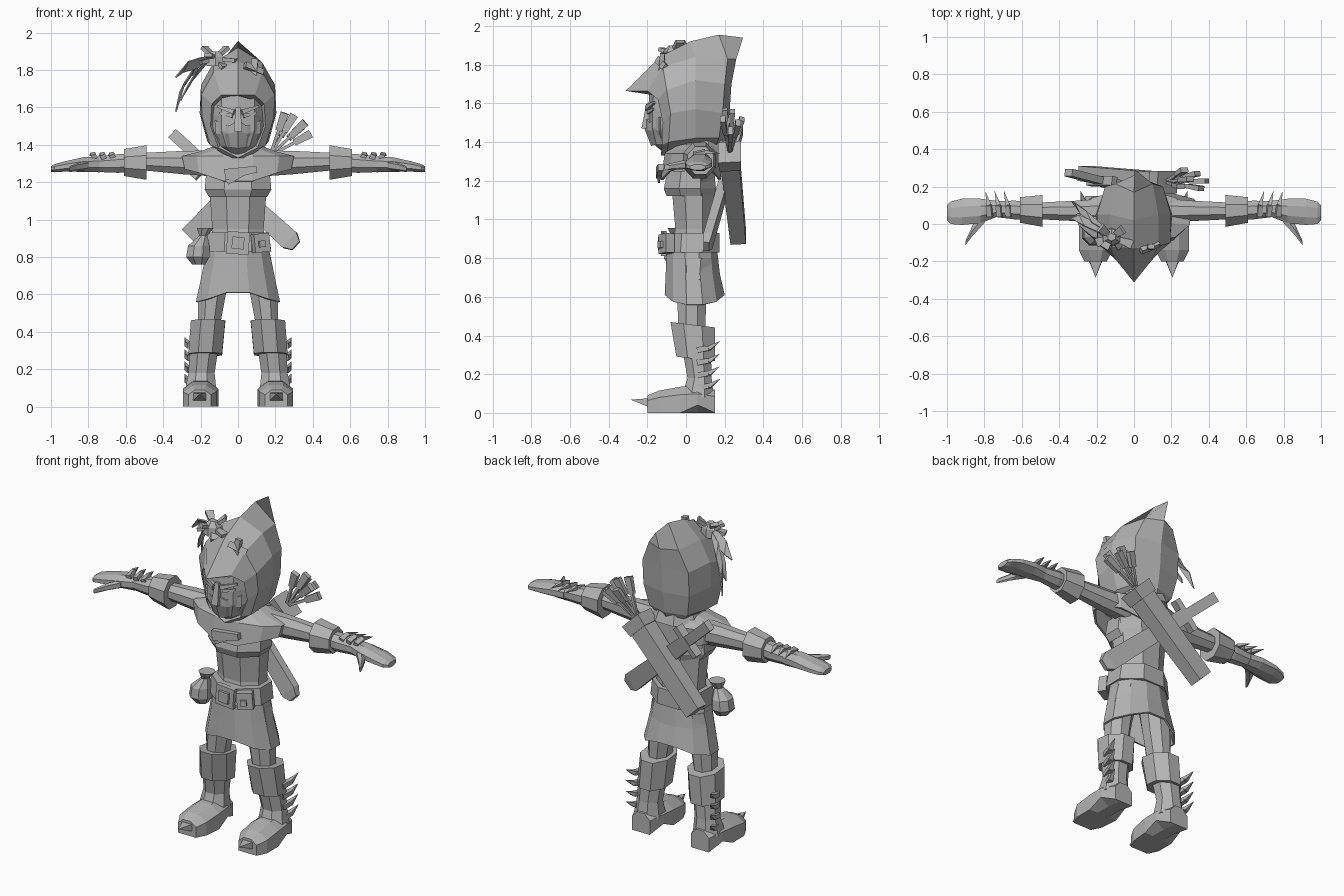
import bpy, bmesh, math
from mathutils import Vector, Matrix

cloth = bpy.data.materials.new("plain_grey")
cloth.diffuse_color = (0.45, 0.45, 0.45, 1)


def make(name, verts, faces, thick=0):
    me = bpy.data.meshes.new(name)
    bm = bmesh.new()
    vs = [bm.verts.new(v) for v in verts]
    for f in faces:
        bm.faces.new([vs[i] for i in f])
    bmesh.ops.remove_doubles(bm, verts=bm.verts, dist=0.0005)
    bmesh.ops.recalc_face_normals(bm, faces=bm.faces)
    bm.to_mesh(me)
    bm.free()
    me.materials.append(cloth)
    ob = bpy.data.objects.new(name, me)
    bpy.context.collection.objects.link(ob)
    if thick:
        m = ob.modifiers.new("thickness", 'SOLIDIFY')
        m.thickness = thick
    return ob


def skin(name, rings, cap=True, closed=True, thick=0):
    """Join equal-length rings of points with quads."""
    n = len(rings[0])
    faces = [(r * n + i, r * n + (i + 1) % n, (r + 1) * n + (i + 1) % n, (r + 1) * n + i)
             for r in range(len(rings) - 1) for i in range(n if closed else n - 1)]
    if cap:
        faces += [tuple(range(n)), tuple(range((len(rings) - 1) * n, len(rings) * n))]
    return make(name, [p for r in rings for p in r], faces, thick)


def loft(name, secs, axis='z', n=8, cap=True, thick=0, shape=None):
    """secs: (x, y, z, ru, rv), rings square to the axis; shape() may move points."""
    rings = []
    for k, (x, y, z, ru, rv) in enumerate(secs):
        ring = []
        for i in range(n):
            a = 2 * math.pi * (i + .5) / n
            u, v = [math.copysign(min(1, abs(t) / math.cos(math.pi / n)), t) for t in (math.cos(a), math.sin(a))]
            u, v = u * ru, v * rv
            p = {'z': (x + u, y + v, z), 'x': (x, y + u, z + v), 'y': (x + u, y, z + v)}[axis]
            ring.append(shape(k, *p) if shape else p)
        rings.append(ring)
    return skin(name, rings, cap, True, thick)


def beam(name, p, q, w, d, w2=None, d2=None, n=4, up=(0, 1, 0)):
    """Tapered bar from p to q, width w, depth d along up."""
    p, q = Vector(p), Vector(q)
    t = (q - p).normalized()
    side = t.cross(Vector(up)).normalized()
    dep = side.cross(t)
    w2, d2 = w if w2 is None else w2, d if d2 is None else d2
    rings = []
    for c, a, b in ((p, w, d), (q, w2, d2)):
        r = 0.5 / math.cos(math.pi / n)
        rings.append([c + side * a * r * math.cos(2 * math.pi * (i + .5) / n)
                      + dep * b * r * math.sin(2 * math.pi * (i + .5) / n) for i in range(n)])
    return skin(name, rings)


def box(name, c, s, rot=(0, 0, 0)):
    m = Matrix.Translation(c)
    for a, ax in zip(rot, 'XYZ'):
        m = m @ Matrix.Rotation(math.radians(a), 4, ax)
    pts = [[m @ Vector((x * s[0] / 2, y * s[1] / 2, z * s[2] / 2))
            for x, y in ((-1, -1), (1, -1), (1, 1), (-1, 1))] for z in (-1, 1)]
    return skin(name, pts)


# Torso, chest flap, belt, skirt
loft("torso", [(0, .035, .8, .15, .12), (0, .045, .95, .137, .1), (0, .04, 1.12, .15, .11),
               (0, .035, 1.22, .17, .115), (0, .05, 1.33, .15, .08), (0, .05, 1.4, .08, .07)])
loft("chest_flap", [(0, .025, 1.12, .155, .125), (0, .02, 1.16, .178, .135), (0, .025, 1.25, .17, .12)], cap=False, thick=.015)
loft("belt", [(0, .03, .83, .178, .142), (0, .035, .93, .165, .137)])


def hem(k, x, y, z):
    if k == 2:
        z += .035 * (abs(x) < .08) - .015 * (abs(x) > .18)
    return x, y, z


loft("skirt", [(0, .03, .85, .165, .13), (0, .035, .72, .19, .14), (0, .045, .575, .225, .155)],
     n=12, cap=False, thick=.012, shape=hem)

# Belt fittings
box("buckle", (0, -.115, .875), (.12, .03, .12), (0, 4, 0))
box("buckle_inset", (0, -.135, .875), (.065, .02, .065), (0, 4, 0))
box("belt_pocket", (.12, -.1, .875), (.09, .05, .1), (0, -6, 25))
box("belt_pocket_stud", (.128, -.13, .87), (.035, .02, .035), (0, -6, 25))
loft("pouch", [(-.21, -.05, .76, .035, .035), (-.215, -.05, .8, .062, .065), (-.21, -.05, .86, .057, .06),
               (-.185, -.05, .915, .022, .025), (-.175, -.05, .955, .045, .045)])

# Mantle over the shoulders
def drape(k, x, y, z):
    if k == 3:
        z -= .09 * max(0, 1 - abs(x) / .27)
    return x, y, z


loft("mantle", [(0, .05, 1.4, .11, .11), (0, .04, 1.365, .2, .13), (0, .035, 1.34, .3, .145),
                (0, .025, 1.27, .285, .155)], n=12, cap=False, thick=.012, shape=drape)
beam("mantle_knot", (-.07, -.13, 1.24), (.1, -.13, 1.27), .06, .05, .035, .03)
beam("mantle_knot_tail", (.01, -.14, 1.25), (-.06, -.14, 1.2), .05, .02, .03, .01)
loft("collar", [(0, .06, 1.35, .15, .15), (0, .06, 1.41, .125, .13)])

# Head, mask, brows, eyes
loft("head", [(0, -.06, 1.35, .05, .06), (0, -.06, 1.39, .1, .11), (0, -.05, 1.47, .14, .145),
              (0, -.05, 1.56, .145, .145), (0, -.04, 1.66, .14, .15), (0, 0, 1.74, .1, .1)], n=10)
skin("mask", [[(-.125, -.14, 1.53), (-.05, -.19, 1.5), (0, -.215, 1.53), (.05, -.19, 1.5), (.125, -.14, 1.53)],
              [(-.12, -.14, 1.46), (-.05, -.19, 1.46), (0, -.215, 1.47), (.05, -.19, 1.46), (.12, -.14, 1.46)],
              [(-.08, -.12, 1.39), (-.04, -.165, 1.385), (0, -.18, 1.38), (.04, -.165, 1.385), (.08, -.12, 1.39)]],
     cap=False, closed=False, thick=.012)
beam("nose", (0, -.195, 1.6), (0, -.2, 1.47), .025, .02, .045, .06)
for s in (-1, 1):
    beam("brow", (s * .02, -.2, 1.575), (s * .11, -.165, 1.605), .025, .025, .012, .012)
    beam("eye", (s * .03, -.195, 1.555), (s * .1, -.168, 1.57), .022, .012, .01, .008)

# Hood: half arches listed bottom to top, swept front to back and mirrored
half = [
    [(0, -.11, 1.36), (.09, -.1, 1.4), (.125, -.09, 1.5), (.12, -.1, 1.6), (.08, -.15, 1.64), (0, -.17, 1.66)],
    [(0, -.13, 1.33), (.105, -.125, 1.385), (.147, -.12, 1.5), (.14, -.145, 1.62), (.09, -.2, 1.665), (0, -.312, 1.665)],
    [(.05, -.1, 1.33), (.15, -.09, 1.4), (.193, -.08, 1.55), (.195, -.1, 1.67), (.13, -.12, 1.79), (0, -.13, 1.845)],
    [(.08, .02, 1.36), (.165, .05, 1.42), (.205, .05, 1.57), (.198, .05, 1.72), (.13, .05, 1.84), (0, .02, 1.92)],
    [(.08, .15, 1.37), (.13, .17, 1.42), (.155, .19, 1.55), (.155, .2, 1.7), (.1, .215, 1.83), (0, .17, 1.955)],
    [(0, .19, 1.37), (0, .205, 1.42), (0, .225, 1.55), (0, .235, 1.7), (0, .26, 1.83), (0, .295, 1.94)]]
arches = [h + [(-x, y, z) for x, y, z in h[-2::-1]] for h in half]
skin("hood", arches, cap=False, closed=False)

# Cross patch on the hood
for r in (0, 90):
    box("hood_patch", (.085, -.125, 1.805), (.11, .025, .035), (-35, r + 8, 30))

# Hood ornament with petals and trailing ribbons
knot = Vector((-.12, -.07, 1.86))
loft("ornament_knot", [(-.12, -.07, 1.82, .05, .05), (-.12, -.07, 1.87, .045, .045), (-.12, -.07, 1.9, .02, .02)], n=6)
for e in ((-.01, -.11, 1.85), (-.07, -.12, 1.81), (-.18, -.02, 1.92), (-.2, -.1, 1.84), (-.06, -.03, 1.92), (-.16, -.13, 1.88)):
    beam("ornament_petal", knot, e, .02, .02, .05, .02, up=(0, 0, 1))
for path in ([(-.15, -.04, 1.86), (-.21, -.01, 1.84), (-.28, .02, 1.82), (-.335, .03, 1.765)],
             [(-.16, -.02, 1.85), (-.24, .04, 1.8), (-.3, .08, 1.71), (-.335, .12, 1.58)],
             [(-.17, -.05, 1.84), (-.23, 0, 1.78), (-.285, .03, 1.69), (-.31, .05, 1.64)]):
    w = (.012, .03, .028, .002)
    skin("ornament_ribbon", [[(x + k * .5, y - k, z + k) for k in (-a, a)] for (x, y, z), a in zip(path, w)],
         cap=False, closed=False, thick=.008)

# Arms and legs
for s in (-1, 1):
    loft("arm", [(s * .12, .07, 1.3, .07, .07), (s * .3, .07, 1.305, .055, .062), (s * .5, .07, 1.31, .045, .047),
                 (s * .64, .075, 1.3, .05, .05), (s * .76, .08, 1.295, .04, .04)], 'x')
    loft("arm_cuff", [(s * .49, .07, 1.305, .085, .092), (s * .61, .075, 1.305, .068, .072)], 'x')
    loft("hand", [(s * .74, .08, 1.295, .045, .042), (s * .82, .07, 1.295, .065, .04), (s * .92, .065, 1.285, .07, .028),
                  (s * .98, .06, 1.275, .06, .022), (s, .06, 1.27, .04, .015)], 'x')
    loft("thumb", [(s * .8, .04, 1.29, .035, .025), (s * .86, -.03, 1.28, .03, .022), (s * .9, -.1, 1.27, .012, .015)], 'x', 6)
    for i in range(3):
        x = s * (.67 + .05 * i)
        beam("arm_spike", (x, .04, 1.335), (x + s * .005, .1, 1.35), .03, .025, .025, .02)
        beam("arm_spike_tip", (x + s * .005, .1, 1.35), (x + s * .025, .175, 1.34), .025, .02, .001, .001, up=(0, 0, 1))
    loft("thigh", [(s * .1, .04, .8, .075, .09), (s * .14, .03, .6, .075, .075), (s * .155, .03, .44, .06, .07)])
    loft("boot_shaft", [(s * .165, .05, .42, .075, .08), (s * .185, .06, .28, .075, .07), (s * .195, .07, .18, .07, .062),
                        (s * .2, .06, .08, .085, .085)])
    loft("boot_cuff", [(s * .175, .05, .28, .09, .1), (s * .16, .035, .455, .092, .115)],
         shape=lambda k, x, y, z: (x, y, z - .12 * (y - .04)))
    loft("boot_foot", [(s * .2, .15, .06, .06, .06), (s * .2, .06, .07, .09, .07), (s * .2, -.03, .065, .095, .07),
                       (s * .205, -.14, .055, .09, .06), (s * .205, -.2, .045, .06, .045)], 'y',
         shape=lambda k, x, y, z: (x, y, 0 if z < .04 else z))
    beam("toe_spike", (s * .205, -.17, .05), (s * .205, -.285, .068), .09, .055, .001, .001, up=(0, 0, 1))
    for i in range(4):
        z = .13 + .065 * i
        beam("boot_spike", (s * .255, .06, z), (s * .27, .12, z + .01), .03, .03, .03, .025, up=(0, 0, 1))
        beam("boot_spike_tip", (s * .27, .12, z + .01), (s * .285, .175, z + .045), .03, .025, .001, .001, up=(0, 0, 1))

# Quiver slung across the back with arrows
top, low = Vector((.17, .225, 1.34)), Vector((-.26, .27, .91))
beam("quiver", top, low, .12, .1, .11, .08)
beam("quiver_rim", top + (top - low) * .02, top + (low - top) * .1, .15, .12, .135, .11)
for x, y, z in ((.25, .2, 1.57), (.3, .24, 1.56), (.36, .19, 1.52), (.34, .27, 1.5), (.39, .23, 1.46), (.27, .29, 1.52)):
    e = Vector((x, y, z))
    b = top + (e - top) * .1
    beam("arrow_shaft", b, e, .016, .016)
    beam("arrow_fletching", e.lerp(b, .45), e, .035, .022, .045, .028)

# Sheathed sword crossing the quiver
grip, tip = Vector((-.35, .275, 1.46)), Vector((.31, .105, .86))
at = grip.lerp
beam("sword_grip", grip, at(tip, .25), .06, .04)
beam("sword_guard", at(tip, .25), at(tip, .29), .2, .05)
beam("scabbard", at(tip, .29), at(tip, .95), .085, .05, .11, .045)
beam("scabbard_tip", at(tip, .95), tip, .11, .045, .06, .03)
